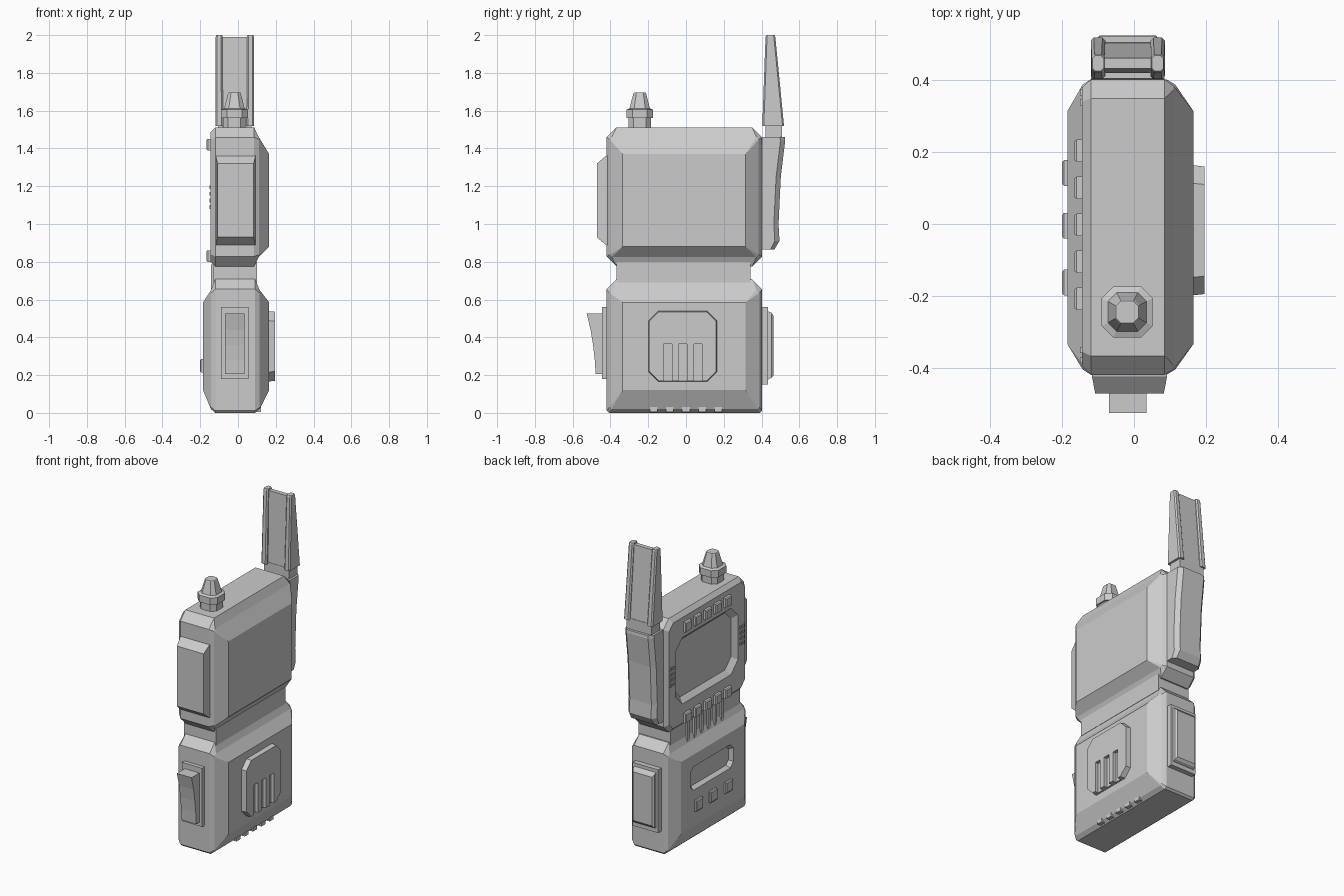
import bpy, bmesh


def loft(name, axis, secs):
    """Skin chamfered rectangles (pos, u0, u1, v0, v1, chamfer_high_v, chamfer_low_v) along an axis."""
    place = {'x': lambda p, u, v: (p, u, v),
             'y': lambda p, u, v: (u, p, v),
             'z': lambda p, u, v: (u, v, p)}[axis]
    bm = bmesh.new()
    rings = []
    for p, u0, u1, v0, v1, *ch in secs:
        a = ch[0] if ch else 0
        b = ch[1] if len(ch) > 1 else a
        pts = [(u0 + b, v0), (u1 - b, v0), (u1, v0 + b), (u1, v1 - a),
               (u1 - a, v1), (u0 + a, v1), (u0, v1 - a), (u0, v0 + b)]
        rings.append([bm.verts.new(place(p, u, v)) for u, v in pts])
    for r, s in zip(rings, rings[1:]):
        for i in range(8):
            j = (i + 1) % 8
            bm.faces.new((r[i], r[j], s[j], s[i]))
    bm.faces.new(rings[0])
    bm.faces.new(rings[-1])
    bmesh.ops.remove_doubles(bm, verts=bm.verts, dist=1e-5)
    bmesh.ops.recalc_face_normals(bm, faces=bm.faces)
    me = bpy.data.meshes.new(name)
    bm.to_mesh(me)
    bm.free()
    ob = bpy.data.objects.new(name, me)
    bpy.context.collection.objects.link(ob)
    return ob


def box(name, x0, x1, y0, y1, z0, z1, ch=0):
    return loft(name, 'x', [(x0, y0, y1, z0, z1, ch), (x1, y0, y1, z0, z1, ch)])


def cut(target, cutter):
    cutter.hide_render = True
    m = target.modifiers.new("cut", 'BOOLEAN')
    m.operation, m.solver, m.object = 'DIFFERENCE', 'EXACT', cutter
    bpy.context.view_layer.objects.active = target
    bpy.ops.object.modifier_apply(modifier=m.name)
    bpy.data.objects.remove(cutter)


# upper housing with bulged right side and recessed main screen
upper = loft("upper_housing", 'x', [
    (-.145, -.395, .38, .80, 1.485, .04),
    (-.12, -.42, .403, .775, 1.512, .053),
    (.085, -.42, .403, .775, 1.512, .053),
    (.11, -.405, .385, .825, 1.46, .012),
    (.165, -.335, .315, .88, 1.37, 0)])
cut(upper, loft("screen_cutter", 'x', [
    (-.16, -.34, .33, .91, 1.37, .075),
    (-.115, -.295, .285, .955, 1.325, .06)]))

# neck between housings
box("neck", -.13, .10, -.367, .342, .69, .80)

# lower housing bulged on both sides, with small display recess
lower = loft("lower_housing", 'x', [
    (-.185, -.335, .315, .12, .585, 0),
    (-.143, -.405, .388, .02, .65, .015, .01),
    (-.12, -.42, .403, 0, .708, .053, .012),
    (.09, -.42, .403, 0, .708, .053, .012),
    (.115, -.405, .388, .02, .65, .015, .01),
    (.165, -.335, .315, .12, .585, 0)])
cut(lower, loft("display_cutter", 'x', [
    (-.20, -.23, .23, .345, .515, .035),
    (-.16, -.205, .205, .37, .49, .025)]))

# front pad on the upper housing
loft("front_pad", 'y', [
    (-.40, -.117, .092, .885, 1.365),
    (-.425, -.117, .092, .89, 1.36),
    (-.472, -.108, .083, .93, 1.32)])

# push-to-talk plate and curved lever
box("talk_plate", -.09, .055, -.445, -.41, .18, .56)
loft("talk_lever", 'z', [
    (z, -.07, .035, y, -.43)
    for z, y in ((.205, -.478), (.28, -.483), (.36, -.492), (.44, -.505), (.525, -.526))])

# back panel on the lower housing
loft("back_plate", 'y', [(.39, -.105, .08, .15, .56), (.435, -.105, .08, .15, .56)])
loft("back_cover", 'y', [
    (.43, -.09, .065, .175, .54),
    (.452, -.09, .065, .185, .53),
    (.463, -.08, .055, .20, .515)])

# right grille plate with three slots
grille = loft("grille_plate", 'x', [
    (.15, -.2, .165, .165, .54, .05),
    (.197, -.195, .16, .17, .535, .05)])
for y in (-.097, -.017, .064):
    cut(grille, box("slot_cutter", .175, .22, y - .022, y + .022, .15, .365))

# ribs under the grille, along the bottom edge
for i in range(5):
    y = -.17 + i * .085
    box(f"bottom_rib_{i}", .085, .122, y - .02, y + .02, .006, .03)

# buttons around the main screen and under the display
for z in (.83, 1.42):
    for i in range(5):
        y = -.208 + i * .103
        loft(f"screen_button_{i}", 'x', [
            (-.13, y - .031, y + .031, z - .031, z + .031),
            (-.16, y - .031, y + .031, z - .031, z + .031),
            (-.166, y - .026, y + .026, z - .026, z + .026)])
for y in (-.163, -.005, .142):
    loft("display_button", 'x', [
        (-.17, y - .036, y + .036, .213, .285),
        (-.195, y - .036, y + .036, .213, .285),
        (-.2, y - .03, y + .03, .219, .279)])

# speaker studs at both ends of the screen
for yc in (-.365, .352):
    for dy in (-.014, .014):
        for z in (1.09, 1.125, 1.16, 1.195):
            box("stud", -.15, -.135, yc + dy - .008, yc + dy + .008, z - .01, z + .01)

# vent fins over the neck on the left
for i in range(6):
    y = -.175 + i * .07
    box(f"vent_fin_{i}", -.142, -.11, y - .012, y + .012, .655, .785)

# antenna holder, collar and blade
loft("antenna_holder", 'z', [
    (.865, -.12, .085, .39, .468, .02, 0),
    (.91, -.12, .085, .39, .495, .025, 0),
    (1.0, -.12, .085, .39, .49, .025, 0),
    (1.25, -.12, .085, .39, .502, .025, 0),
    (1.44, -.12, .085, .405, .525, .025, 0),
    (1.46, -.12, .085, .405, .523, .025, 0)])
box("antenna_collar", -.107, .072, .42, .507, 1.45, 1.53)
loft("antenna_blade", 'z', [
    (1.522, -.095, .06, .422, .505),
    (1.99, -.095, .06, .433, .462)])
for x0, x1 in ((-.12, -.08), (.046, .086)):
    loft("antenna_rail", 'z', [
        (1.52, x0, x1, .404, .519, .008),
        (1.55, x0, x1, .405, .516, .008),
        (1.99, x0 + .002, x1 - .002, .421, .473, .008),
        (2.0, x0 + .004, x1 - .004, .426, .469, .008)])

# top knob
kx, ky = -.019, -.245
loft("top_knob", 'z', [
    (z, kx - r, kx + r, ky - r, ky + r, r * .45)
    for z, r in ((1.50, .06), (1.56, .06), (1.56, .071), (1.605, .071),
                 (1.612, .054), (1.69, .034), (1.695, .031))])
